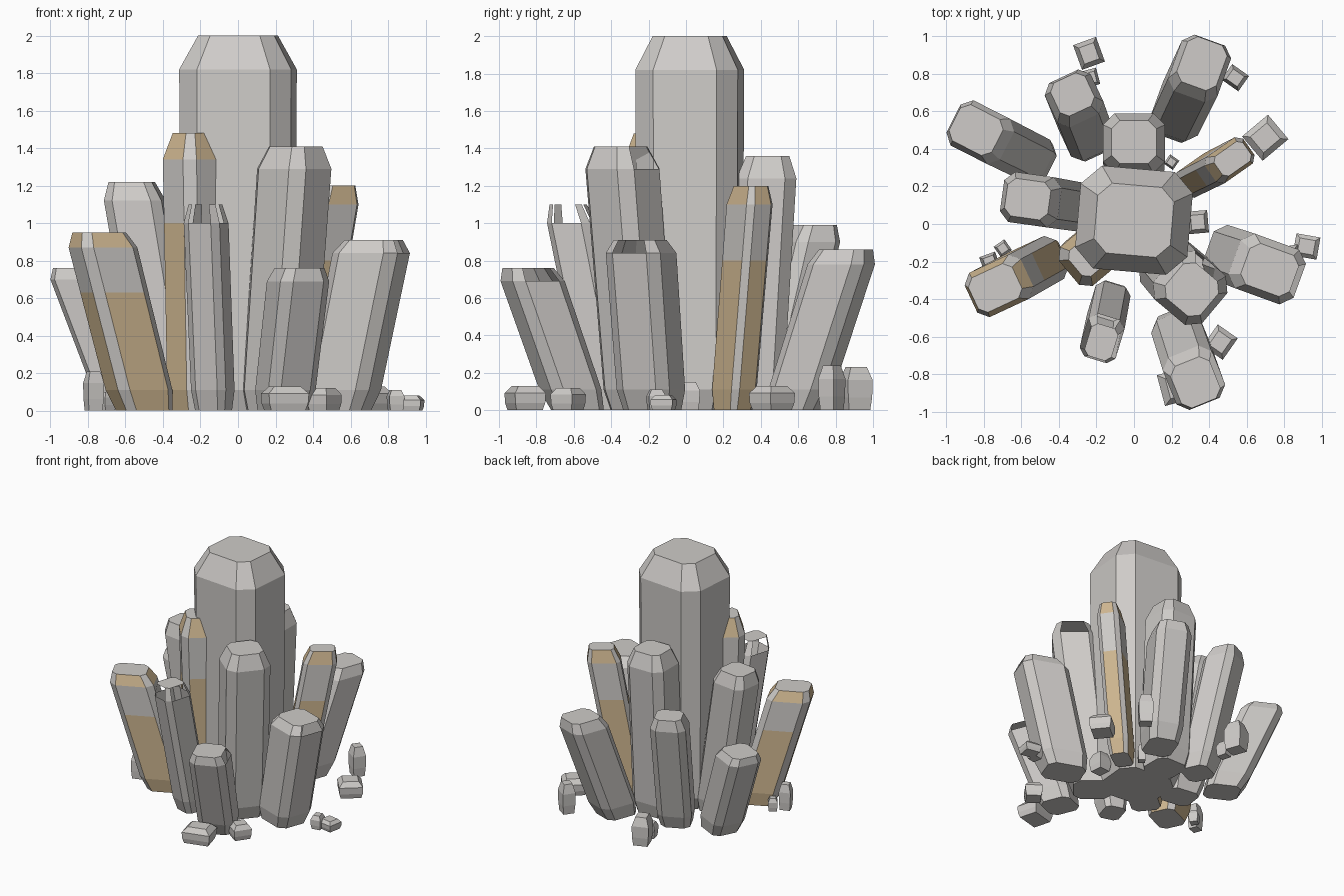
import bpy, bmesh
from math import radians
from mathutils import Matrix, Vector

cube = bpy.data.objects.get("Cube")
if cube:
    bpy.data.objects.remove(cube, do_unlink=True)


def material(name, rgb):
    m = bpy.data.materials.new(name)
    m.use_nodes = True
    m.diffuse_color = (*rgb, 1)
    node = m.node_tree.nodes["Principled BSDF"]
    node.inputs["Base Color"].default_value = (*rgb, 1)
    node.inputs["Roughness"].default_value = 0.8
    return m


STONE = material("pale_stone", (0.62, 0.60, 0.58))
GOLD = material("sandy_gold", (0.62, 0.47, 0.28))


def outline(w, d, cut):
    """Rectangle with cut corners; even sides are the broad ones, side 0 faces +x."""
    x, y = w / 2, d / 2
    if not cut:
        return [(x, -y), (x, y), (-x, y), (-x, -y)]
    c = cut * min(w, d)
    return [(x, c - y), (x, y - c), (x - c, y), (c - x, y),
            (-x, y - c), (-x, c - y), (c - x, -y), (x - c, -y)]


def crystal(name, base, tip, height, shoulder, size, turn=0, cap=0.72,
            cut=0.19, foot=0.11, foot_scale=0.82, gold=None, open_sides=()):
    """Leaning prism with a narrowed foot and cap, lofted from level rings."""
    base, tip = Vector(base), Vector(tip)
    spin = Matrix.Rotation(radians(turn), 2)
    levels = [(0, foot_scale), (foot, 0.97)]
    if gold:
        levels.append((gold, 0.99))
    levels += [(shoulder, 1), (height, cap)]
    points = outline(*size, cut)
    n = len(points)
    bm = bmesh.new()
    rings = []
    for z, s in levels:
        centre = base.lerp(tip, z / shoulder)
        ring = []
        for p in points:
            q = centre + spin @ (Vector(p) * s)
            ring.append(bm.verts.new((q.x, q.y, z)))
        rings.append(ring)
    bm.faces.new(rings[0][::-1])
    bm.faces.new(rings[-1])
    last = len(rings) - 2
    for k in range(last + 1):
        for i in range(n):
            # Chipped crystals lack some of the sloping cap faces
            if k == last and i in open_sides:
                continue
            j = (i + 1) % n
            f = bm.faces.new((rings[k][i], rings[k][j], rings[k + 1][j], rings[k + 1][i]))
            # Gold covers the broad sides of the cap and of the lower body
            if gold and i % 2 == 0 and (k == last or levels[k + 1][0] <= gold):
                f.material_index = 1
    me = bpy.data.meshes.new(name)
    bm.to_mesh(me)
    bm.free()
    me.materials.append(STONE)
    me.materials.append(GOLD)
    ob = bpy.data.objects.new(name, me)
    bpy.context.collection.objects.link(ob)


# Tall central crystal
crystal("main_crystal", (0, 0.02), (0, 0.02), 2.0, 1.82, (0.6, 0.55), -5, cap=0.68)

# Ring of leaning crystals
crystal("back_crystal", (0, 0.36), (0, 0.43), 1.36, 1.24, (0.33, 0.32), 0)
crystal("back_left_crystal", (0.23, 0.58), (0.35, 0.83), 0.86, 0.78, (0.28, 0.32), -20, cap=0.8)
crystal("back_right_crystal", (-0.24, 0.46), (-0.32, 0.67), 0.99, 0.9, (0.27, 0.26), 25, cap=0.75)
crystal("right_rear_crystal", (-0.56, 0.36), (-0.82, 0.49), 0.76, 0.7, (0.32, 0.27), -27, cap=0.8)
crystal("right_crystal", (-0.36, 0.1), (-0.55, 0.13), 1.22, 1.12, (0.31, 0.27), -8, cap=0.75)
crystal("right_front_gold_crystal", (-0.5, -0.21), (-0.72, -0.33), 0.95, 0.87,
        (0.33, 0.26), 25, cap=0.78, gold=0.63)
crystal("tall_front_gold_crystal", (-0.22, -0.14), (-0.24, -0.17), 1.48, 1.34,
        (0.28, 0.27), 40, cap=0.66, gold=1.0)
crystal("slim_front_crystal", (-0.13, -0.41), (-0.17, -0.61), 1.1, 1.0,
        (0.2, 0.24), -17, cap=0.75, open_sides=(0, 2, 4, 6))
crystal("front_crystal", (0.24, -0.58), (0.32, -0.82), 0.76, 0.69,
        (0.28, 0.3), 22, cap=0.8, open_sides=(0,))
crystal("front_left_crystal", (0.21, -0.24), (0.3, -0.34), 1.41, 1.29,
        (0.34, 0.34), -40, cap=0.72, open_sides=(2,))
crystal("left_crystal", (0.54, -0.18), (0.71, -0.24), 0.91, 0.84,
        (0.37, 0.31), -20, cap=0.75, open_sides=(0,))
crystal("left_rear_gold_crystal", (0.33, 0.25), (0.51, 0.34), 1.2, 1.1,
        (0.25, 0.17), 35, cap=0.75, gold=0.8)

# Small shards round the foot: position, height, size, turn
shards = [
    ((-0.24, 0.91), 0.23, (0.13, 0.14), 20),
    ((-0.23, 0.78), 0.12, (0.08, 0.09), 15),
    ((0.54, 0.78), 0.24, (0.11, 0.1), -35),
    ((0.7, 0.46), 0.13, (0.18, 0.17), 40),
    ((0.2, 0.33), 0.14, (0.06, 0.06), -35),
    ((0.34, 0.01), 0.15, (0.11, 0.12), 5),
    ((0.92, -0.12), 0.08, (0.13, 0.12), -10),
    ((0.84, -0.16), 0.11, (0.08, 0.09), 10),
    ((0.46, -0.63), 0.12, (0.13, 0.14), -35),
    ((0.25, -0.86), 0.13, (0.22, 0.17), 15),
    ((-0.77, -0.2), 0.21, (0.09, 0.08), 20),
    ((-0.7, -0.13), 0.1, (0.07, 0.07), 35),
]
for i, (place, h, size, turn) in enumerate(shards, 1):
    crystal(f"small_shard_{i}", place, place, h, h * 0.7, size, turn, cap=0.65,
            cut=0, foot=h * 0.3, foot_scale=0.85)
